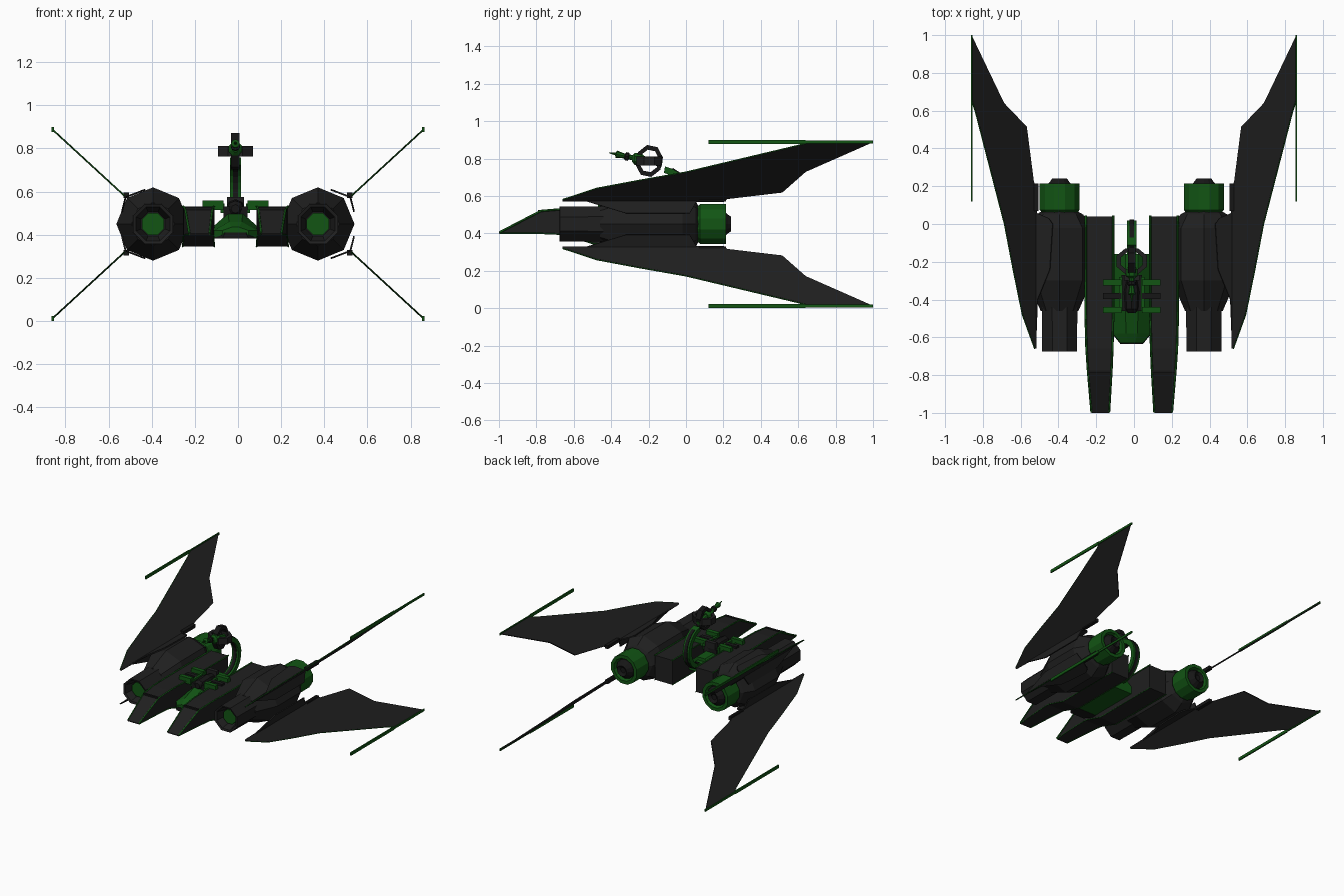
import bpy, bmesh
from math import sin, cos, pi, radians
from mathutils import Vector, Matrix

if "Cube" in bpy.data.objects:
    bpy.data.objects.remove(bpy.data.objects["Cube"])

CX = -0.012  # hull centre line


def material(name, col):
    m = bpy.data.materials.new(name)
    m.diffuse_color = (*col, 1)
    m.use_nodes = True
    m.node_tree.nodes["Principled BSDF"].inputs["Base Color"].default_value = m.diffuse_color
    return m


DARK = material("dark_hull", (0.014, 0.014, 0.014))
BLACK = material("black_metal", (0.008, 0.008, 0.008))
GREEN = material("green_trim", (0.006, 0.09, 0.007))


def loft(name, rings, mat, wrap=False):
    """Skin a list of equal-length rings; cap the ends unless wrapped."""
    bm = bmesh.new()
    vs = [[bm.verts.new(p) for p in r] for r in rings]
    n = len(rings[0])
    for i in range(len(vs) if wrap else len(vs) - 1):
        a, b = vs[i], vs[(i + 1) % len(vs)]
        for j in range(n):
            k = (j + 1) % n
            bm.faces.new((a[j], a[k], b[k], b[j]))
    if not wrap:
        bm.faces.new(vs[0])
        bm.faces.new(vs[-1])
    bmesh.ops.recalc_face_normals(bm, faces=bm.faces)
    me = bpy.data.meshes.new(name)
    bm.to_mesh(me)
    bm.free()
    me.materials.append(mat)
    ob = bpy.data.objects.new(name, me)
    bpy.context.collection.objects.link(ob)
    return ob


def lathe(name, profile, centre, mat, sides=8, rot=0.0, wrap=False, m=None):
    """Turn (y, radius) pairs around the y axis."""
    m = m or Matrix()
    rings = []
    for y, r in profile:
        angs = [rot + 2 * pi * i / sides for i in range(sides)]
        rings.append([Vector(centre) + m @ Vector((r * cos(a), y, r * sin(a))) for a in angs])
    return loft(name, rings, mat, wrap)


def box(name, x0, x1, y0, y1, z0, z1, mat):
    return loft(name, [[(x0, y, z0), (x1, y, z0), (x1, y, z1), (x0, y, z1)] for y in (y0, y1)], mat)


def plate(name, pts, normal, thick, mat):
    n = Vector(normal).normalized() * thick / 2
    return loft(name, [[Vector(p) - n for p in pts], [Vector(p) + n for p in pts]], mat)


def trim(name, pts, r, mat):
    cu = bpy.data.curves.new(name, 'CURVE')
    cu.dimensions = '3D'
    cu.bevel_depth = r
    cu.bevel_resolution = 0
    cu.use_fill_caps = True
    sp = cu.splines.new('POLY')
    sp.points.add(len(pts) - 1)
    for p, c in zip(sp.points, pts):
        p.co = (*c, 1)
    cu.materials.append(mat)
    ob = bpy.data.objects.new(name, cu)
    bpy.context.collection.objects.link(ob)


for s, side in ((1, "right"), (-1, "left")):
    # engine nacelle, intake and exhaust
    c = (CX + s * 0.382, 0, 0.45)
    lathe(side + "_nacelle", [(-.46, .10), (-.30, .17), (-.02, .17), (.05, .125), (.07, .09)], c, DARK)
    lathe(side + "_intake", [(-.58, .06), (-.67, .085), (-.675, .10), (-.44, .102)], c, DARK, rot=pi / 8)
    lathe(side + "_intake_core", [(-.63, .056), (-.57, .056)], c, GREEN, rot=pi / 8)
    lathe(side + "_engine_ring", [(.06, .095), (.075, .11), (.215, .11), (.215, .085), (.17, .07)], c, GREEN, 12, pi / 12)
    lathe(side + "_nozzle", [(.15, .075), (.2, .072), (.225, .05), (.24, .04), (.225, .02)], c, BLACK, 12)

    # long front prong with green edging
    secs = [(-1, .12, .213, .40, .406), (-.78, .107, .232, .40, .52), (-.66, .102, .24, .395, .53),
            (-.5, .098, .244, .345, .53), (.04, .098, .244, .345, .53)]
    X = lambda v: CX + s * v
    loft(side + "_prong", [[(X(a), y, z0), (X(b), y, z0), (X(b), y, z1), (X(a), y, z1)]
                           for y, a, b, z0, z1 in secs], DARK)
    for k, edge in ((1, "inner"), (2, "outer")):
        trim(f"{side}_prong_{edge}_trim", [(X(q[k]), q[0] + .004, q[4]) for q in secs], .006, GREEN)
        trim(f"{side}_prong_{edge}_lower_trim", [(X(q[k]), q[0] + .004, q[3]) for q in secs], .004, GREEN)
    box(side + "_prong_brow", X(.108), X(.232), -.79, -.775, .512, .526, BLACK)

    # bridging slabs over the cockpit
    for i, (y, mat) in enumerate(((-.455, GREEN), (-.38, BLACK), (-.31, GREEN))):
        box(f"{side}_slab_{i}", X(.055), X(.153), y - .016, y + .016, .515, .56 if mat is GREEN else .545, mat)

    for u, lev in ((1, "upper"), (-1, "lower")):
        tag = f"{side}_{lev}_"
        # swept wing blade, defined by (y, x) and tilted outward
        W = lambda y, x: (s * x, y, .45 + u * (.125 + (x - .52) * .92))
        lead = [(-.66, .525), (-.48, .59), (-.25, .637), (0, .685), (.6, .84), (.66, .86), (.995, .86)]
        trail = [(.64, .69), (.515, .57), (.22, .532), (.2, .515), (-.4, .515), (-.66, .52)]
        plate(tag + "wing", [W(*p) for p in lead + trail], (-s * .92, 0, u), .008, DARK)
        trim(tag + "wing_edge", [W(*p) for p in lead], .004, GREEN)
        # root fairings hugging the nacelle
        F = [(-.66, .52), (-.40, .51), (-.24, .445), (0, .43), (.03, .45), (.06, .52)]
        plate(tag + "root_fairing", [(s * x, y, .45 + u * (.125 + (.52 - x) * .38)) for y, x in F],
              (s * .38, 0, u), .008, DARK)
        S = [(-.55, 0), (-.32, 1), (.02, 1), (.06, 0)]
        plate(tag + "side_fairing", [(s * (.52 + .018 * t), y, .45 + u * (.127 - .07 * t)) for y, t in S],
              (s, 0, u * .25), .008, DARK)
        box(tag + "root_block", s * .505, s * .53, .07, .215, .45 + u * .12, .45 + u * .145, BLACK)
        # wing tip cannon
        zt = .45 + u * .438
        box(tag + "cannon", s * .854, s * .864, .12, .64, zt - .011, zt + .011, GREEN)
        box(tag + "cannon_mount", s * .855, s * .863, .6, 1.0, zt - .008, zt + .008, GREEN)

# cockpit tub between the prongs
hull = []
for y, w, z0, zs, zt in ((-.63, .06, .40, .42, .435), (-.58, .10, .385, .42, .46),
                         (-.45, .112, .385, .43, .50), (-.16, .112, .385, .43, .50)):
    prof = [(-w, z0), (w, z0), (w, zs), (w * .3, zt), (-w * .3, zt), (-w, zs)]
    hull.append([(CX + a, y, b) for a, b in prof])
loft("cockpit_tub", hull, GREEN)
loft("cockpit_nose", [[(CX + a * w, y, b) for a, b in ((-1, .383), (1, .383), (.8, .41), (-.8, .41))]
                      for y, w in ((-.635, .06), (-.585, .1), (-.55, .1))], BLACK)
box("seat_base", CX - .055, CX + .055, -.46, -.27, .47, .53, BLACK)
lathe("seat_dome", [(-.47, .02), (-.45, .038), (-.36, .045), (-.29, .03)], (CX, 0, .52), BLACK)
box("seat_back", CX - .04, CX + .04, -.3, -.27, .5, .575, DARK)
for s in (1, -1):
    box("control_post", CX + s * .05, CX + s * .068, -.46, -.28, .5, .545, GREEN)

# curved turret arm sweeping up behind the cockpit
arc = [radians(-100 + 15 * i) for i in range(13)]
loft("turret_arm", [[(CX + x, -.14 + r * cos(a), .60 + r * sin(a)) for x, r in
                     ((-.026, .125), (.026, .125), (.026, .16), (-.026, .16))] for a in arc], GREEN)
loft("turret_arm_spine", [[(CX + x, -.14 + r * cos(a), .60 + r * sin(a)) for x, r in
                           ((-.012, .12), (.012, .12), (.012, .165), (-.012, .165))] for a in arc[1:-1]], BLACK)

# turret: two crossed octagonal rings, ball and gun
TC = (CX, -.197, .787)
tilt = Matrix.Rotation(radians(-12), 3, 'X')
band = [(-.02, .062), (.02, .062), (.02, .088), (-.02, .088)]
squash = Matrix.Diagonal((.82, 1, 1))
lathe("turret_vertical_ring", band, TC, BLACK, 8, pi / 8, True,
      tilt @ Matrix.Diagonal((1, .84, 1)) @ Matrix.Rotation(pi / 2, 3, 'Z'))
lathe("turret_level_ring", [(y * 1.2, r) for y, r in band], TC, DARK, 8, pi / 8, True,
      Matrix.Diagonal((1, .84, 1)) @ Matrix.Rotation(pi / 2, 3, 'X'))
lathe("turret_ball", [(-.035, .015), (-.02, .034), (.015, .034), (.035, .015)], (CX, -.255, .798), GREEN, 8, pi / 8)
lathe("turret_gun", [(-.158, .003), (-.125, .007), (-.12, .02), (-.07, .012), (0, .016), (.13, .016)],
      (CX, -.255, .798), GREEN, 8, 0, False, tilt)
lathe("turret_gun_collar", [(-.075, .014), (-.07, .022), (-.055, .022), (-.05, .014)],
      (CX, -.255, .798), BLACK, 8, 0, False, tilt)
